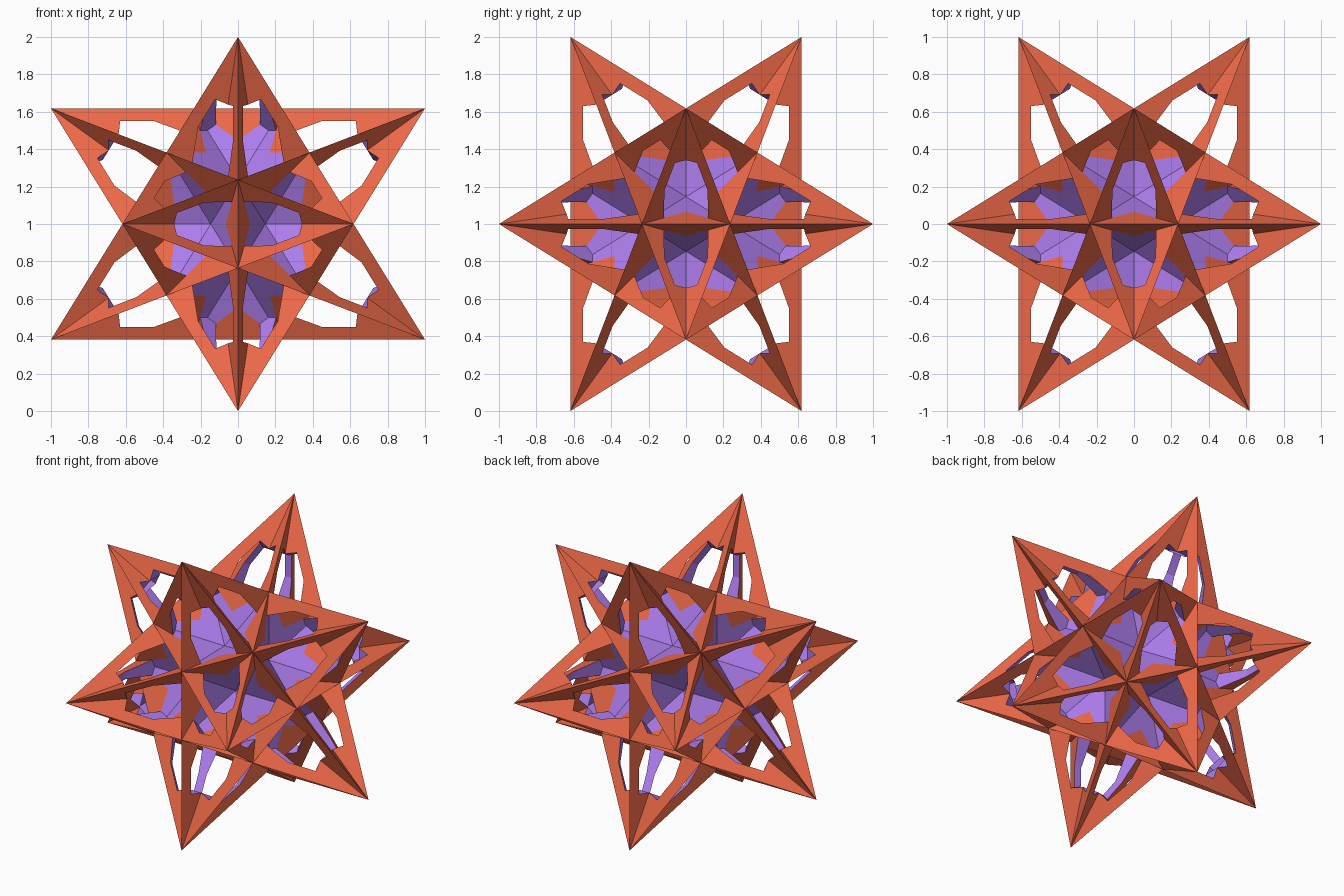
import bpy, bmesh, math
from mathutils import Vector
from mathutils.geometry import intersect_line_plane

if "Cube" in bpy.data.objects:
    bpy.data.objects.remove(bpy.data.objects["Cube"])

PHI = (1 + 5 ** 0.5) / 2
A, B = 1 / PHI, 1 / PHI ** 3
LIFT = Vector((0, 0, 1))
S = (-1, 1)


def cyc(a, b):
    """All sign and cyclic variants of (a, 0, b)."""
    out = []
    for s in S:
        for t in S:
            x, y = a * s, b * t
            out += [Vector((x, 0, y)), Vector((y, x, 0)), Vector((0, y, x))]
    return out


tips = cyc(1, A)
core = cyc(B, A) + [Vector((x, y, z)) * A * A for x in S for y in S for z in S]


def base_ring(tip):
    """The five core corners under a spike, in order around its axis."""
    near = sorted(core, key=lambda p: -p.dot(tip))[:5]
    n = tip.normalized()
    u = (near[0] - n * near[0].dot(n)).normalized()
    v = n.cross(u)
    return sorted(near, key=lambda p: math.atan2(p.dot(v), p.dot(u)))


def material(name, rgb):
    m = bpy.data.materials.new(name)
    m.diffuse_color = (*rgb, 1)
    m.use_nodes = True
    m.node_tree.nodes["Principled BSDF"].inputs["Base Color"].default_value = m.diffuse_color
    return m


def add(bm, pts, mat, outward):
    """Add a flat face wound so that its normal follows 'outward'."""
    f = bm.faces.new([bm.verts.new(p + LIFT) for p in pts])
    f.material_index = mat
    f.normal_update()
    if f.normal.dot(outward) < 0:
        f.normal_flip()


def finish(bm, name):
    bmesh.ops.remove_doubles(bm, verts=bm.verts, dist=1e-4)
    me = bpy.data.meshes.new(name)
    bm.to_mesh(me)
    bm.free()
    for m in (orange, purple):
        me.materials.append(m)
    bpy.context.collection.objects.link(bpy.data.objects.new(name, me))


orange = material("orange", (0.85, 0.14, 0.065))
purple = material("purple", (0.43, 0.21, 0.87))

core_bm, fin_bm = bmesh.new(), bmesh.new()
for tip in tips:
    ring = base_ring(tip)
    centre = sum(ring, Vector()) / 5
    dent = centre * (1 - 1 / 5 ** 0.5) * 0.9554
    mids = [(ring[i] + ring[(i + 1) % 5]) / 2 for i in range(5)]
    folds = [m.lerp(dent, 1 / 5 ** 0.5) for m in mids]

    # Core: inward five-sided pyramid, orange along its rim
    for i in range(5):
        d1, d2, q = ring[i], ring[(i + 1) % 5], folds[i]
        add(core_bm, [d1, d2, q], 0, tip)
        add(core_bm, [d1, q, dent], 1, tip)
        add(core_bm, [q, d2, dent], 1, tip)

    # Spike: five wedge fins, each with a window cut through both flanks
    for i in range(5):
        d = ring[i]
        e = (d - tip).normalized()
        middle = (tip + d + folds[i] + folds[i - 1]) / 4
        sides = []
        for q in (folds[i], folds[i - 1]):
            v = q - tip
            v = (v - e * v.dot(e)).normalized()
            a = tip + e * 0.37 + v * 0.073
            b = tip + e * 0.552 + v * 0.073
            path = [(tip + q) / 2, a, b, (d + q) / 2]
            flank = [tip] + path + [d]
            add(fin_bm, flank, 0, (tip + d + q) / 3 - middle)
            sides.append(path)
        l, r = sides
        window = (folds[i] + folds[i - 1]) / 2
        for k in range(3):                      # window walls
            quad = [l[k], l[k + 1], r[k + 1], r[k]]
            add(fin_bm, quad, 1, window - sum(quad, Vector()) / 4)
        # inner face near the tip
        add(fin_bm, [tip, l[0], r[0]], 1, -(d - centre))
        # foot of the fin resting in the crease of the dent
        n = (folds[i] - tip).cross(folds[i - 1] - tip)
        foot = intersect_line_plane(d, dent, tip, n)
        add(fin_bm, [l[3], r[3], (d + foot) / 2], 1, window - d)
finish(core_bm, "dented_core")
finish(fin_bm, "spike_fins")
